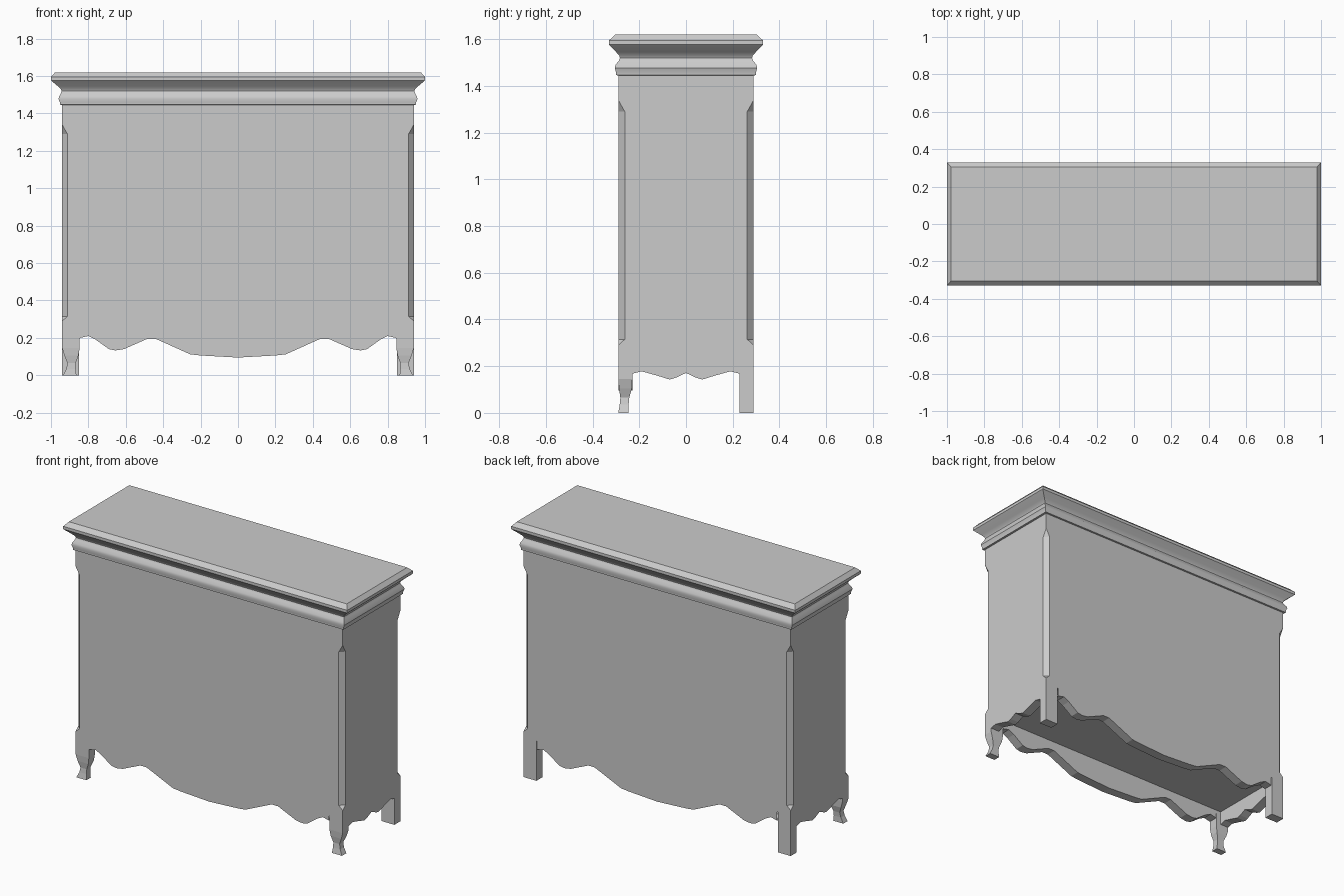
import bpy
import bmesh

default = bpy.data.objects.get("Cube")
if default:
    bpy.data.objects.remove(default, do_unlink=True)

grey = bpy.data.materials.new("plain_grey")
grey.use_nodes = True
colour = (0.6, 0.6, 0.6, 1)
grey.diffuse_color = colour
grey.node_tree.nodes["Principled BSDF"].inputs["Base Color"].default_value = colour

HALF_X, HALF_Y = 0.94, 0.29   # cabinet half width and depth
FLOOR = 0.255                 # underside of the cabinet
THICK = 0.06                  # apron board thickness


def finish(name, bm):
    bmesh.ops.remove_doubles(bm, verts=bm.verts, dist=0.0001)
    bmesh.ops.recalc_face_normals(bm, faces=bm.faces)
    mesh = bpy.data.meshes.new(name)
    bm.to_mesh(mesh)
    bm.free()
    mesh.materials.append(grey)
    obj = bpy.data.objects.new(name, mesh)
    bpy.context.collection.objects.link(obj)
    return obj


def loft(name, rings):
    """Skin a stack of closed rings and cap both ends."""
    bm = bmesh.new()
    rows = [[bm.verts.new(p) for p in ring] for ring in rings]
    for low, high in zip(rows, rows[1:]):
        for i in range(len(low)):
            j = (i + 1) % len(low)
            bm.faces.new((low[i], low[j], high[j], high[i]))
    bm.faces.new(rows[0][::-1])
    bm.faces.new(rows[-1])
    return finish(name, bm)


def rect(x0, x1, y0, y1, z):
    return [(x0, y0, z), (x1, y0, z), (x1, y1, z), (x0, y1, z)]


def chamfered(c, z):
    x, y = HALF_X, HALF_Y
    return [(-x + c, -y, z), (x - c, -y, z), (x, -y + c, z), (x, y - c, z),
            (x - c, y, z), (-x + c, y, z), (-x, y - c, z), (-x, -y + c, z)]


def apron(name, half, place):
    """Scalloped board from half an edge profile; place maps (u, depth, z)."""
    edge = [(-u, z) for u, z in half] + [(u, z) for u, z in half[-2::-1]]
    bm = bmesh.new()
    for (u0, z0), (u1, z1) in zip(edge, edge[1:]):
        v = [[bm.verts.new(place(u, d, z)) for d in (0, THICK)]
             for u, z in ((u0, z0), (u1, z1), (u1, FLOOR), (u0, FLOOR))]
        bm.faces.new([p[0] for p in v])
        bm.faces.new([p[1] for p in v])
        bm.faces.new((v[0][0], v[0][1], v[1][1], v[1][0]))
    return finish(name, bm)


# Cabinet with stopped chamfers on its four corners
loft("cabinet_body", [chamfered(c, z) for c, z in (
    (0, FLOOR), (0, 0.29), (0.028, 0.315), (0.028, 1.29), (0, 1.34), (0, 1.455))])

# Moulded cornice and top: half width, half depth, height
cornice = [(0.94, 0.29, 1.445), (0.952, 0.3, 1.447), (0.953, 0.3, 1.46),
           (0.96, 0.305, 1.478), (0.956, 0.301, 1.492), (0.947, 0.288, 1.508),
           (0.943, 0.283, 1.52), (0.947, 0.286, 1.53), (0.962, 0.299, 1.545),
           (0.995, 0.325, 1.572), (1.0, 0.33, 1.577), (1.0, 0.33, 1.595),
           (0.978, 0.304, 1.62)]
loft("cornice_top", [rect(-x, x, -y, y, z) for x, y, z in cornice])

# Aprons, matching front to back and side to side
long_edge = [(0.845, 0.2), (0.8, 0.21), (0.76, 0.19), (0.69, 0.14), (0.655, 0.133),
             (0.61, 0.14), (0.485, 0.195), (0.44, 0.195), (0.255, 0.112),
             (0.2, 0.106), (0, 0.095)]
short_edge = [(0.23, 0.168), (0.19, 0.178), (0.125, 0.16), (0.07, 0.143),
              (0.045, 0.15), (0, 0.171)]
for name, s in (("front", -1), ("back", 1)):
    apron(name + "_apron", long_edge, lambda u, d, z: (u, s * (HALF_Y - d), z))
for name, s in (("right", -1), ("left", 1)):
    apron(name + "_apron", short_edge, lambda u, d, z: (s * (HALF_X - d), u, z))

# Curved front legs and straight back legs: inner x, outer x, outer y, inner y, height
curved = [(0.845, 0.94, -0.29, -0.23, FLOOR), (0.847, 0.94, -0.29, -0.23, 0.145),
          (0.853, 0.928, -0.287, -0.232, 0.105), (0.868, 0.912, -0.281, -0.243, 0.065),
          (0.868, 0.918, -0.284, -0.246, 0.035), (0.864, 0.935, -0.29, -0.246, 0)]
straight = [(0.85, 0.94, 0.23, 0.29, z) for z in (FLOOR, 0)]
for side, s in (("left", 1), ("right", -1)):
    for kind, sections in (("front", curved), ("back", straight)):
        loft(f"{kind}_{side}_leg",
             [rect(s * a, s * b, c, d, z) for a, b, c, d, z in sections])

# Soft shading along the moulding only
top = bpy.data.objects["cornice_top"]
bpy.ops.object.select_all(action="DESELECT")
top.select_set(True)
bpy.context.view_layer.objects.active = top
bpy.ops.object.shade_smooth_by_angle(angle=0.6)
